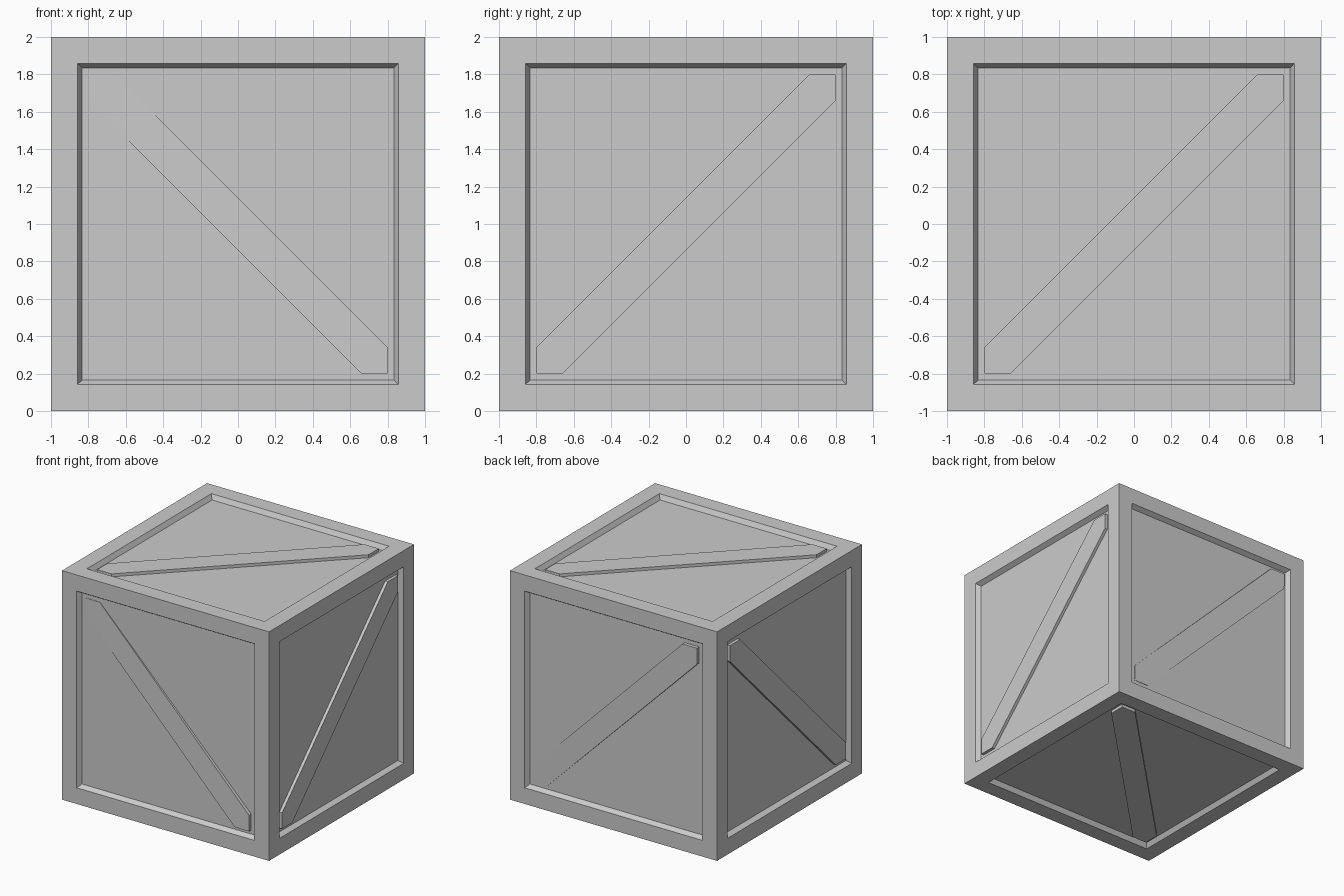
import bpy, bmesh
from mathutils import Vector

if "Cube" in bpy.data.objects:
    bpy.data.objects.remove(bpy.data.objects["Cube"])

DEPTH = 0.04      # how far the panels sit below the frame
R = 0.8           # half-size of the recess opening
W = 0.14          # brace half-width measured along a frame edge


def add_object(name, bm):
    mesh = bpy.data.meshes.new(name)
    bm.to_mesh(mesh)
    bm.free()
    obj = bpy.data.objects.new(name, mesh)
    bpy.context.collection.objects.link(obj)
    return obj


# Crate body: cube with a flat border and a sloped recess on every face
bm = bmesh.new()
bmesh.ops.create_cube(bm, size=2)
bmesh.ops.translate(bm, verts=bm.verts, vec=(0, 0, 1))
panels = list(bm.faces)
bmesh.ops.inset_individual(bm, faces=panels, thickness=1 - R)
bmesh.ops.inset_individual(bm, faces=panels, thickness=0.034, depth=-DEPTH)
bmesh.ops.recalc_face_normals(bm, faces=bm.faces)
add_object("crate_body", bm)


# Diagonal brace running from corner (-u, -v) to corner (+u, +v) of one panel
def brace(name, u, v, h_start, h_end):
    u, v = Vector(u), Vector(v)
    n = u.cross(v)
    outline = [(-R, -R), (W - R, -R), (R, R - W), (R, R), (R - W, R), (-R, W - R)]
    bm = bmesh.new()
    base, top = [], []
    for a, b in outline:
        t = (a + b) / (4 * R) + 0.5
        h = h_start + (h_end - h_start) * t
        p = Vector((0, 0, 1)) + u * a + v * b + n * (1 - DEPTH)
        base.append(bm.verts.new(p - n * 0.005))
        top.append(bm.verts.new(p + n * h))
    bm.faces.new(base[::-1])
    bm.faces.new(top)
    for i in range(6):
        j = (i + 1) % 6
        bm.faces.new((base[i], base[j], top[j], top[i]))
    add_object(name, bm)


X, Y, Z = (1, 0, 0), (0, 1, 0), (0, 0, 1)
H = 0.026
# Front and back braces are tilted, one end almost sinking into the panel
brace("front_brace", (0, 0, -1), X, 0.003, 0.031)
brace("back_brace", (-1, 0, 0), Z, 0.003, 0.031)
brace("right_brace", Y, Z, H, H)
brace("left_brace", Z, Y, H, H)
brace("top_brace", X, Y, H, H)
brace("bottom_brace", Y, X, H, H)
